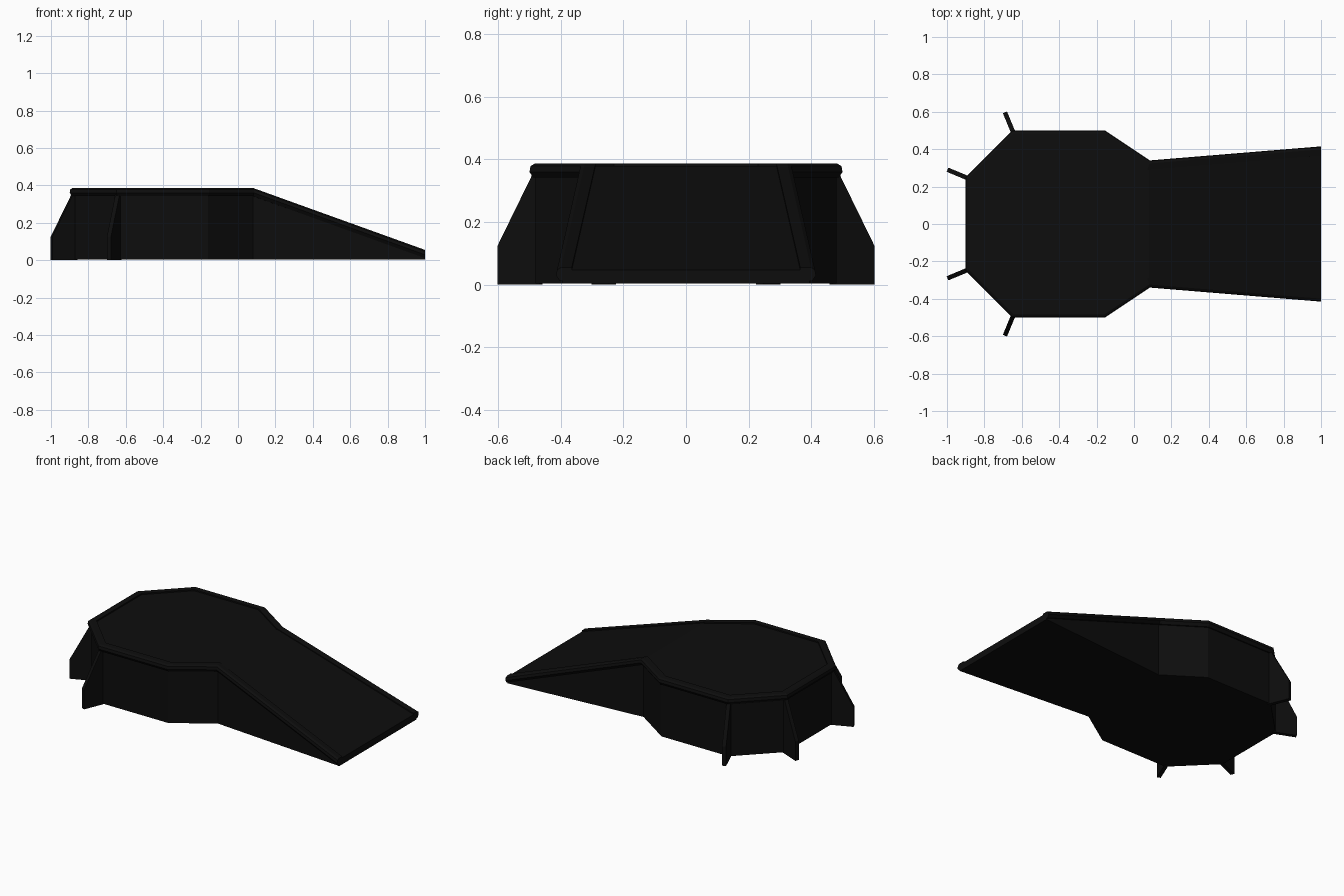
import bpy, bmesh, math
from mathutils import Vector

if "Cube" in bpy.data.objects:
    bpy.data.objects.remove(bpy.data.objects["Cube"])

black = bpy.data.materials.new("black")
black.diffuse_color = (0.004, 0.004, 0.004, 1)
black.use_nodes = True
black.node_tree.nodes["Principled BSDF"].inputs["Base Color"].default_value = black.diffuse_color

TOP, TIP, BASE = 0.386, 0.055, 0.004
half = [(1.0, 0.415), (0.085, 0.34), (-0.155, 0.5), (-0.65, 0.5), (-0.9, 0.25)]
# open outline: ramp end on +y side, round the platform, ramp end on -y side
outline = [Vector(p) for p in half] + [Vector((x, -y)) for x, y in reversed(half)]
N = len(outline)
heights = [TIP] + [TOP] * (N - 2) + [TIP]


def inset(d):
    """Outline moved inwards by d with mitred corners; ends stay at x = 1."""
    normals = []
    for a, b in zip(outline, outline[1:]):
        t = (b - a).normalized()
        normals.append(Vector((-t.y, t.x)))
    pts = []
    for i, p in enumerate(outline):
        if i in (0, N - 1):
            n = normals[0 if i == 0 else -1]
            pts.append(Vector((p.x, p.y + d / n.y)))
        else:
            a, b = normals[i - 1], normals[i]
            pts.append(p + (a + b) * d / (1 + a.dot(b)))
    return pts


def finish(name, bm):
    bmesh.ops.recalc_face_normals(bm, faces=bm.faces)
    me = bpy.data.meshes.new(name)
    bm.to_mesh(me)
    bm.free()
    ob = bpy.data.objects.new(name, me)
    me.materials.append(black)
    bpy.context.collection.objects.link(ob)
    return ob


# body: walls, flat deck, sloping ramp and underside
bm = bmesh.new()
path = inset(0.02)
top = [bm.verts.new((p.x, p.y, z - 0.008)) for p, z in zip(path, heights)]
low = [bm.verts.new((p.x, p.y, BASE)) for p in path]
for i in range(N):
    j = (i + 1) % N
    bm.faces.new((top[i], top[j], low[j], low[i]))
bm.faces.new(top[1:-1])
bm.faces.new((top[0], top[1], top[-2], top[-1]))
bm.faces.new(low[1:-1])
bm.faces.new((low[0], low[1], low[-2], low[-1]))
finish("platform_body", bm)

# chamfered rim swept along the outline: (inset, drop below the top)
profile = [(0.05, 0.0), (0.016, 0.0), (0.003, 0.008), (0.0, 0.026),
           (0.012, 0.044), (0.05, 0.044)]
bm = bmesh.new()
rows = [[bm.verts.new((p.x, p.y, max(z - drop, BASE)))
         for p, z in zip(inset(d), heights)] for d, drop in profile]
for k in range(len(rows)):
    a, b = rows[k], rows[(k + 1) % len(rows)]
    for i in range(N - 1):
        bm.faces.new((a[i], a[i + 1], b[i + 1], b[i]))
bm.faces.new([r[0] for r in rows])
bm.faces.new([r[-1] for r in rows])
finish("edge_rim", bm)

# buttress fins at the four rear corners
fin_profile = [(-0.04, 0), (0.105, 0), (0.105, 0.125), (-0.014, 0.35), (-0.04, 0.35)]
for i in range(3, 7):
    corner = outline[i]
    ang = math.radians((112.5, 157.5, 202.5, 247.5)[i - 3])
    out = Vector((math.cos(ang), math.sin(ang)))
    side = Vector((-out.y, out.x)) * 0.012
    bm = bmesh.new()
    sides = []
    for s in (-1, 1):
        pts = [corner + out * r + side * s for r, z in fin_profile]
        sides.append([bm.verts.new((p.x, p.y, f[1])) for p, f in zip(pts, fin_profile)])
        bm.faces.new(sides[-1])
    a, b = sides
    for k in range(len(a)):
        m = (k + 1) % len(a)
        bm.faces.new((a[k], a[m], b[m], b[k]))
    finish(f"corner_fin_{i - 2}", bm)
